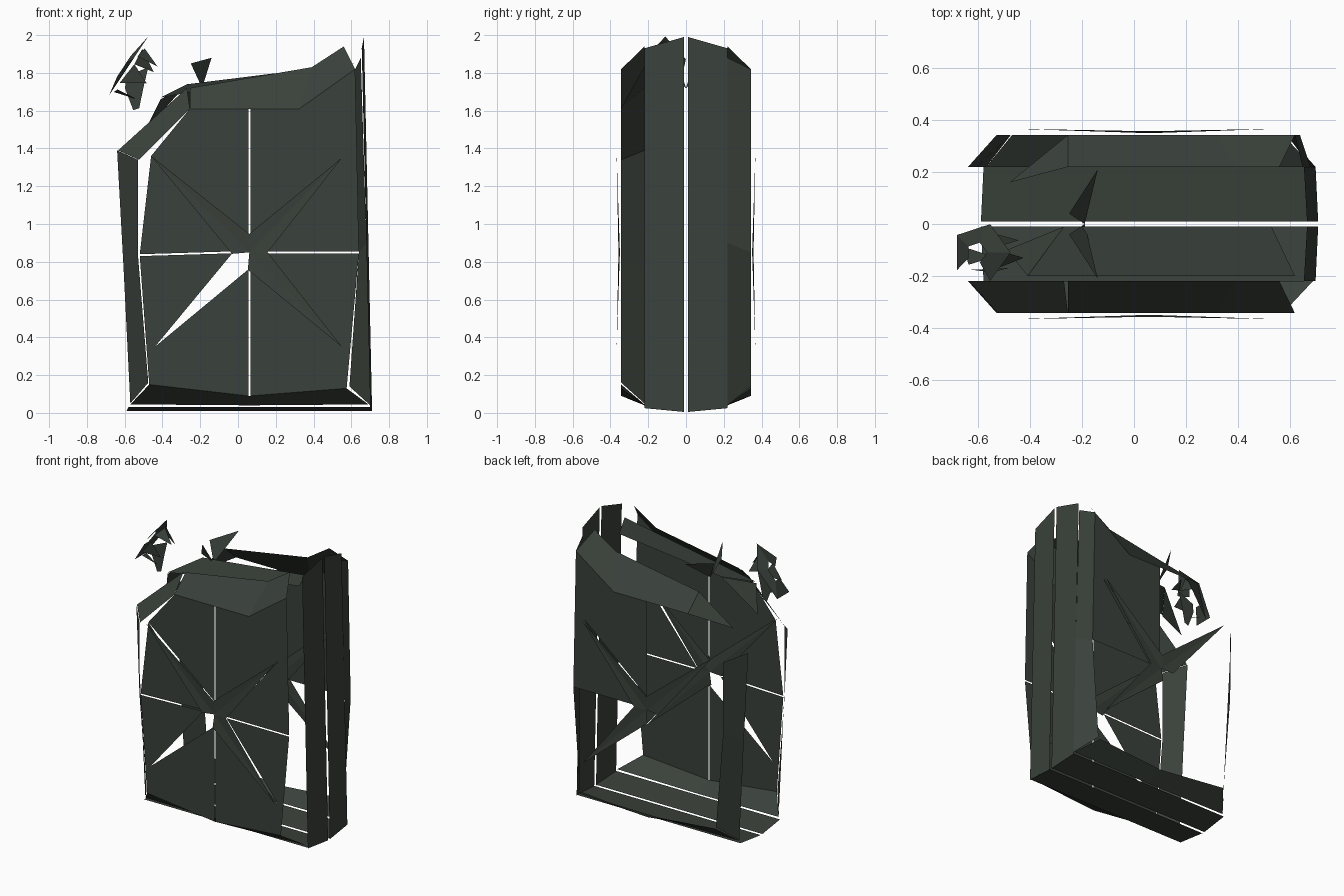
import bpy, math
from mathutils import Vector

default_cube = bpy.data.objects.get("Cube")
if default_cube:
    bpy.data.objects.remove(default_cube, do_unlink=True)

paint = bpy.data.materials.new("dark olive paint")
paint.use_nodes = True
olive = (0.042, 0.053, 0.043, 1)
paint.diffuse_color = olive
paint.node_tree.nodes["Principled BSDF"].inputs["Base Color"].default_value = olive

# Shared depths of the body: centre seam, inner fold and outer face
SEAM, FOLD, FACE = 0.01, 0.22, 0.343


def sheet(name, polygons):
    """Thin sheet metal made from separate polygons."""
    points, faces = [], []
    for polygon in polygons:
        start = len(points)
        points.extend(polygon)
        faces.append(range(start, len(points)))
    mesh = bpy.data.meshes.new(name)
    mesh.from_pydata(points, [], [tuple(f) for f in faces])
    mesh.materials.append(paint)
    part = bpy.data.objects.new(name, mesh)
    bpy.context.collection.objects.link(part)
    return part


def at_depth(profile, y):
    return [(x, y, z) for x, z in profile]


def strip(name, rail_a, y_a, rail_b, y_b):
    """Bridge two rails, each an (x, z) profile at its own depth."""
    a, b = at_depth(rail_a, y_a), at_depth(rail_b, y_b)
    return sheet(name, [(a[i], a[i + 1], b[i + 1], b[i]) for i in range(len(a) - 1)])


# Main face profile points
left_mid, right_mid = (-0.52, 0.835), (0.64, 0.85)
top_mid, bottom_mid = (0.06, 1.61), (0.06, 0.09)
low_left, low_right = (-0.47, 0.15), (0.575, 0.13)
shoulder_low, shoulder_high = (-0.46, 1.36), (-0.255, 1.61)
top_bend, top_right = (0.325, 1.61), (0.62, 1.82)
hub = (0.06, 0.85)
tips = {"low_left": (-0.44, 0.35), "low_right": (0.55, 0.35),
        "high_right": (0.55, 1.35), "high_left": shoulder_low}


def slit(point, dx=0, dz=0):
    return (point[0] + dx, point[1] + dz)


g, n = 0.005, 0.09
west, east = slit(hub, -n), slit(hub, n)
north, south = slit(hub, 0, n), slit(hub, 0, -n)
panels = {
    "left_upper": [slit(left_mid, 0, g), slit(west, 0, g), shoulder_low],
    "left_lower": [slit(left_mid, 0, -g), slit(west, 0, -g), tips["low_left"], low_left],
    "bottom_left": [slit(bottom_mid, -g), slit(south, -g), tips["low_left"], low_left],
    "bottom_right": [slit(bottom_mid, g), slit(south, g), tips["low_right"], low_right],
    "right_lower": [slit(right_mid, 0, -g), slit(east, 0, -g), tips["low_right"], low_right],
    "right_upper": [slit(right_mid, 0, g), slit(east, 0, g), tips["high_right"], top_right],
    "top_right": [slit(top_mid, g), slit(north, g), tips["high_right"], top_right, top_bend],
    "top_left": [slit(top_mid, -g), slit(north, -g), shoulder_low, shoulder_high],
}

# Front face in eight sections; only the upper quarter survives on the back
for name, outline in panels.items():
    sheet("front_panel_" + name, [at_depth(outline, -FACE)])
    if name in ("right_upper", "top_right"):
        sheet("back_panel_" + name, [at_depth(outline, FACE)])

for side, label in ((-1, "front"), (1, "back")):
    # Pressed star with three tapering arms, folded along each arm
    centre = Vector((hub[0], side * 0.35, hub[1]))
    arms = []
    for key in ("low_right", "high_right", "high_left"):
        tip = Vector((tips[key][0], side * 0.367, tips[key][1]))
        along = (tip - centre).normalized()
        across = along.cross(Vector((0, 1, 0))) * 0.07
        root = centre + Vector((0, side * 0.006, 0))
        for s in (-1, 1):
            arms.append([centre, root + across * s + along * 0.06, tip])
    sheet(label + "_star", arms)

    # Bottom strips and sloping lower edges
    strip(label + "_bottom_strip", [(-0.59, 0.01), (0.71, 0.01)], side * SEAM,
          [(-0.58, 0.03), (0.70, 0.03)], side * FOLD)
    strip(label + "_bottom_bevel", [low_left, bottom_mid, low_right], side * FACE,
          [(-0.57, 0.045), (0.06, 0.04), (0.69, 0.045)], side * FOLD)

    # Left and right ends
    strip(label + "_tall_end", [(0.71, 0.005), (0.667, 1.99)], side * SEAM,
          [(0.70, 0.025), (0.655, 1.93)], side * FOLD)
    strip(label + "_short_end_bevel", [(-0.475, 0.16), (-0.53, 0.84), (-0.53, 1.34)],
          side * FACE, [(-0.57, 0.05), (-0.605, 0.75), (-0.64, 1.39)], side * FOLD)

    # Handle stub blades
    sheet(label + "_handle_stub", [
        [(-0.14, side * 0.21, 1.88), (-0.25, side * 0.04, 1.85), (-0.19, 0, 1.72)]])

# Rear corner bevel beside the tall end
strip("back_tall_end_bevel", [(0.59, 0.14), right_mid, top_right], FACE,
      [(0.70, 0.04), (0.68, 0.9), (0.65, 1.88)], FOLD)

# Sloping upper edges
lower_edge = [shoulder_high, top_bend, top_right]
upper_edge = [(-0.255, 1.72), (0.39, 1.83), (0.56, 1.94)]
strip("front_top_bevel", lower_edge, -FACE, upper_edge, -FOLD)
strip("back_top_bevel", lower_edge, FACE, upper_edge, FOLD)
sheet("back_shoulder_flap", [[(-0.255, FACE, 1.61), (-0.255, FOLD, 1.72), (-0.48, 0.16, 1.5)]])
strip("front_shoulder_bevel", [(-0.525, 1.34), shoulder_high], -FACE,
      [(-0.635, 1.39), (-0.27, 1.72)], -FOLD)

# Remaining half of the top
strip("top_strip", [(-0.27, 1.74), (0.53, 1.83)], -SEAM,
      [(-0.41, 1.67), (0.62, 1.85)], -0.2)
sheet("shoulder_strip", [[(-0.27, -SEAM, 1.74), (-0.49, -0.1, 1.5), (-0.41, -0.2, 1.66)]])

# Broken cap: tilted frame with a faceted plate and torn rim pieces
middle = Vector((-0.59, -0.11, 1.82))
up_slope = Vector((0.55, 0, 0.83)).normalized()
outward = Vector((-0.83, 0, 0.55)).normalized()


def cap_point(angle, radius, height):
    a = math.radians(angle)
    return (middle + up_slope * math.cos(a) * radius * 1.8
            + Vector((0, math.sin(a) * radius, 0)) + outward * height)


step = 72
plate, rim = [], []
for i in range(5):
    a, b = i * step, (i + 1) * step
    if i != 3:
        plate.append([cap_point(a, 0.04, 0.02), cap_point(a, 0.115, 0),
                      cap_point(b, 0.115, 0), cap_point(b, 0.04, 0.02)])
    if i != 1:
        rim.append([cap_point(a + 20, 0.08, -0.01), cap_point(b, 0.08, -0.02),
                    cap_point(b - 20, 0.06, -0.13)])
sheet("cap_plate", plate)
sheet("cap_rim_shards", rim)
sheet("cap_hook", [[cap_point(180, 0.02, -0.02), cap_point(180, 0.05, -0.05),
                    cap_point(180, 0.09, -0.15), cap_point(180, 0.075, -0.17),
                    cap_point(180, 0.02, -0.13), cap_point(0, 0.04, -0.09)]])
